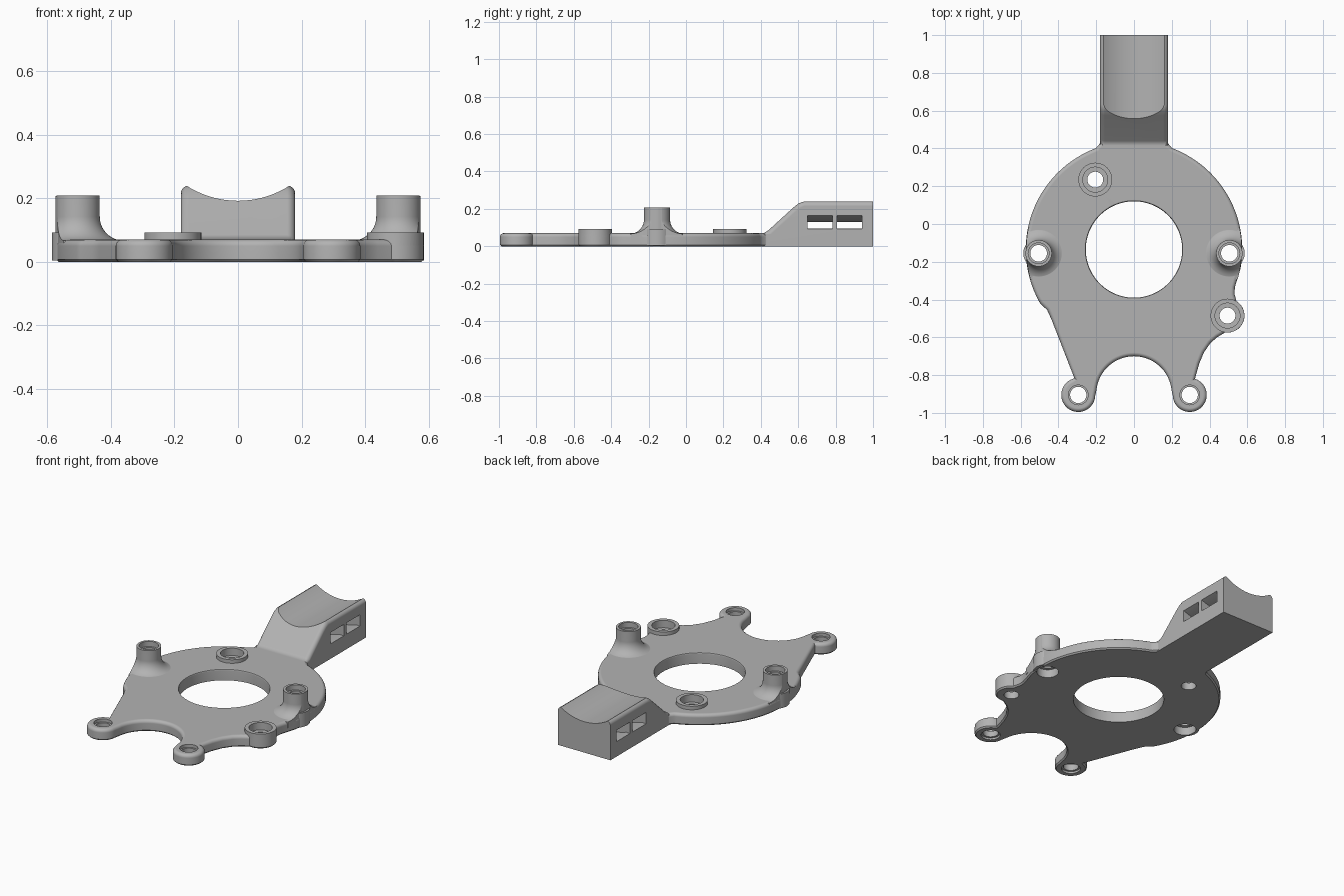
import bpy, bmesh, math
from mathutils import Vector

if "Cube" in bpy.data.objects:
    bpy.data.objects.remove(bpy.data.objects["Cube"])

grey = bpy.data.materials.new("light grey plastic")
grey.use_nodes = True
grey.diffuse_color = (0.45, 0.45, 0.45, 1)
grey.node_tree.nodes["Principled BSDF"].inputs["Base Color"].default_value = (0.45, 0.45, 0.45, 1)

RING = (0, -0.135)
RING_R = 0.573
THICK = 0.07
TAB = (0.295, -0.905)
POST = (0.505, -0.155)
SIDE_BOSS = (0.495, -0.485)
TOP_BOSS = (-0.205, 0.235)


def arc(centre, radius, start, end, steps):
    angles = [math.radians(start + (end - start) * i / steps) for i in range(steps + 1)]
    return [(centre[0] + radius * math.cos(a), centre[1] + radius * math.sin(a)) for a in angles]


def finish(bm, name):
    bmesh.ops.recalc_face_normals(bm, faces=bm.faces)
    mesh = bpy.data.meshes.new(name)
    bm.to_mesh(mesh)
    bm.free()
    mesh.materials.append(grey)
    obj = bpy.data.objects.new(name, mesh)
    bpy.context.collection.objects.link(obj)
    return obj


def prism(name, points, depth, round_edges=None, segments=3):
    """Extrude 3D outline points along depth, rounding the edges picked by a rule."""
    bm = bmesh.new()
    face = bm.faces.new([bm.verts.new(p) for p in points])
    new = bmesh.ops.extrude_face_region(bm, geom=[face])["geom"]
    bmesh.ops.translate(bm, vec=depth, verts=[v for v in new if isinstance(v, bmesh.types.BMVert)])
    bmesh.ops.recalc_face_normals(bm, faces=bm.faces)
    for rule, width, segs in round_edges or []:
        edges = [e for e in bm.edges if rule(*[v.co for v in e.verts])]
        bmesh.ops.bevel(bm, geom=edges, offset=width, segments=segs, profile=0.5,
                        affect='EDGES', clamp_overlap=False)
    return finish(bm, name)


def lathe(name, profile, centre, steps=48):
    """Spin (radius, z) points about a vertical axis."""
    bm = bmesh.new()
    rings = []
    for r, z in profile:
        rings.append([bm.verts.new((x, y, z)) for x, y in arc(centre, r, 0, 360, steps)[:-1]])
    for low, high in zip(rings, rings[1:]):
        for i in range(steps):
            j = (i + 1) % steps
            bm.faces.new((low[i], low[j], high[j], high[i]))
    bm.faces.new(rings[0])
    bm.faces.new(rings[-1])
    return finish(bm, name)


def cylinder(name, centre, radius, bottom, top, steps=48):
    return lathe(name, [(radius, bottom), (radius, top)], centre, steps)


def combine(body, other, operation):
    mod = body.modifiers.new(operation.lower(), 'BOOLEAN')
    mod.operation = operation
    mod.solver = 'EXACT'
    mod.object = other
    bpy.context.view_layer.objects.active = body
    bpy.ops.object.modifier_apply(modifier=mod.name)
    bpy.data.objects.remove(other)


# Plate outline: ring, left edge, tab, notch, tab, side boss
outline = [(0.17, 0.46), (-0.17, 0.46), (-0.182, 0.425), (-0.2, 0.403)]
outline += arc(RING, RING_R, 112, 210, 40)
outline += [(-0.46, -0.455), (-0.437, -0.505)]
outline += arc((-TAB[0], TAB[1]), 0.09, 103, 358, 32)
outline += arc((0, -0.9), 0.2, 174, 6, 32)
outline += arc(TAB, 0.09, -178, 72, 32)
outline += [(0.345, -0.74), (0.37, -0.68), (0.405, -0.63), (0.44, -0.6)]
outline += arc(SIDE_BOSS, 0.09, -98, 58, 20)
outline += [(0.532, -0.37), (0.534, -0.335), (0.547, -0.29)]
outline += arc(RING, RING_R, -10, 68, 30)
outline += [(0.2, 0.403), (0.182, 0.425)]
body = prism("mounting_bracket", [(x, y, 0) for x, y in outline], (0, 0, THICK),
             [(lambda a, b: min(a.z, b.z) > THICK - 0.001, 0.02, 4),
              (lambda a, b: max(a.z, b.z) < 0.001, 0.008, 1)])

# Sloped arm with a saddle top
side = [(0.36, 0), (1, 0), (1, 0.24), (0.63, 0.24), (0.6, 0.228), (0.575, 0.208),
        (0.44, 0.085), (0.405, 0.064), (0.36, 0.055)]
arm = prism("arm", [(-0.18, y, z) for y, z in side], (0.36, 0, 0),
            [(lambda a, b: abs(a.x - b.x) < 0.001 and max(a.z, b.z) > 0.06 and min(a.z, b.z) > 0.05
              and min(a.y, b.y) > 0.4 and abs(a.z - b.z) < 0.15, 0.025, 4)])
saddle = prism("saddle_cutter", [(x, 0.3, z) for x, z in arc((0, 0.492), 0.3, 0, 360, 96)[:-1]],
               (0, 1, 0))
combine(arm, saddle, 'DIFFERENCE')

# Two curved strap slots through the arm
upper = arc((0, 0.63), 0.5, 292, 248, 16)
lower = arc((0, 0.57), 0.5, 252, 288, 16)
for start in (0.65, 0.808):
    slot = prism("slot_cutter", [(x, start, z) for x, z in [(0.25, 0.165)] + upper + [(-0.25, 0.165), (-0.25, 0.09)]
                                 + lower + [(0.25, 0.09)]], (0, 0.132, 0))
    combine(arm, slot, 'DIFFERENCE')
combine(body, arm, 'UNION')

# Raised posts with flared feet trimmed to the ring edge
for sx in (-1, 1):
    spot = (sx * POST[0], POST[1])
    flare = [(0.145, 0.03)] + arc((0.145, 0.142), 0.075, 270, 180, 10) + [(0.07, 0.208)]
    post = lathe("post", flare, spot)
    combine(post, cylinder("trim", RING, RING_R - 0.002, 0.01, 0.3, 128), 'INTERSECT')
    combine(post, cylinder("collar", spot, 0.081, 0.004, 0.092), 'UNION')
    combine(post, cylinder("shaft", spot, 0.0695, 0.02, 0.2075), 'UNION')
    combine(body, post, 'UNION')

# Low bosses
for spot in (SIDE_BOSS, TOP_BOSS):
    combine(body, cylinder("boss", spot, 0.0895, 0.01, 0.092), 'UNION')

# Centre opening with a softened upper rim
rim = [(0.255, -0.1), (0.255, 0.06), (0.258, 0.067), (0.265, 0.0705), (0.265, 0.1)]
combine(body, lathe("centre_cutter", rim, RING, 96), 'DIFFERENCE')

# Stepped screw holes: (spot, stepped bore profile)
through_post = [(0.062, -0.1), (0.062, 0.05), (0.044, 0.051), (0.044, 0.175), (0.055, 0.176), (0.055, 0.3)]
through_boss = [(0.042, -0.1), (0.042, 0.045), (0.066, 0.046), (0.066, 0.3)]
through_tab = [(0.054, -0.1), (0.054, 0.012), (0.043, 0.013), (0.043, 0.05), (0.052, 0.051), (0.052, 0.3)]
holes = [(SIDE_BOSS, through_boss), (TOP_BOSS, through_boss)]
for sx in (-1, 1):
    holes.append(((sx * POST[0], POST[1]), through_post))
    holes.append(((sx * TAB[0], TAB[1]), through_tab))
for spot, bore in holes:
    combine(body, lathe("hole_cutter", bore, spot, 40), 'DIFFERENCE')

# Smooth shading with crisp edges
bpy.ops.object.select_all(action='DESELECT')
body.select_set(True)
bpy.context.view_layer.objects.active = body
bpy.ops.object.shade_smooth_by_angle(angle=math.radians(32))
weighted = body.modifiers.new("weighted normals", 'WEIGHTED_NORMAL')
weighted.keep_sharp = True
